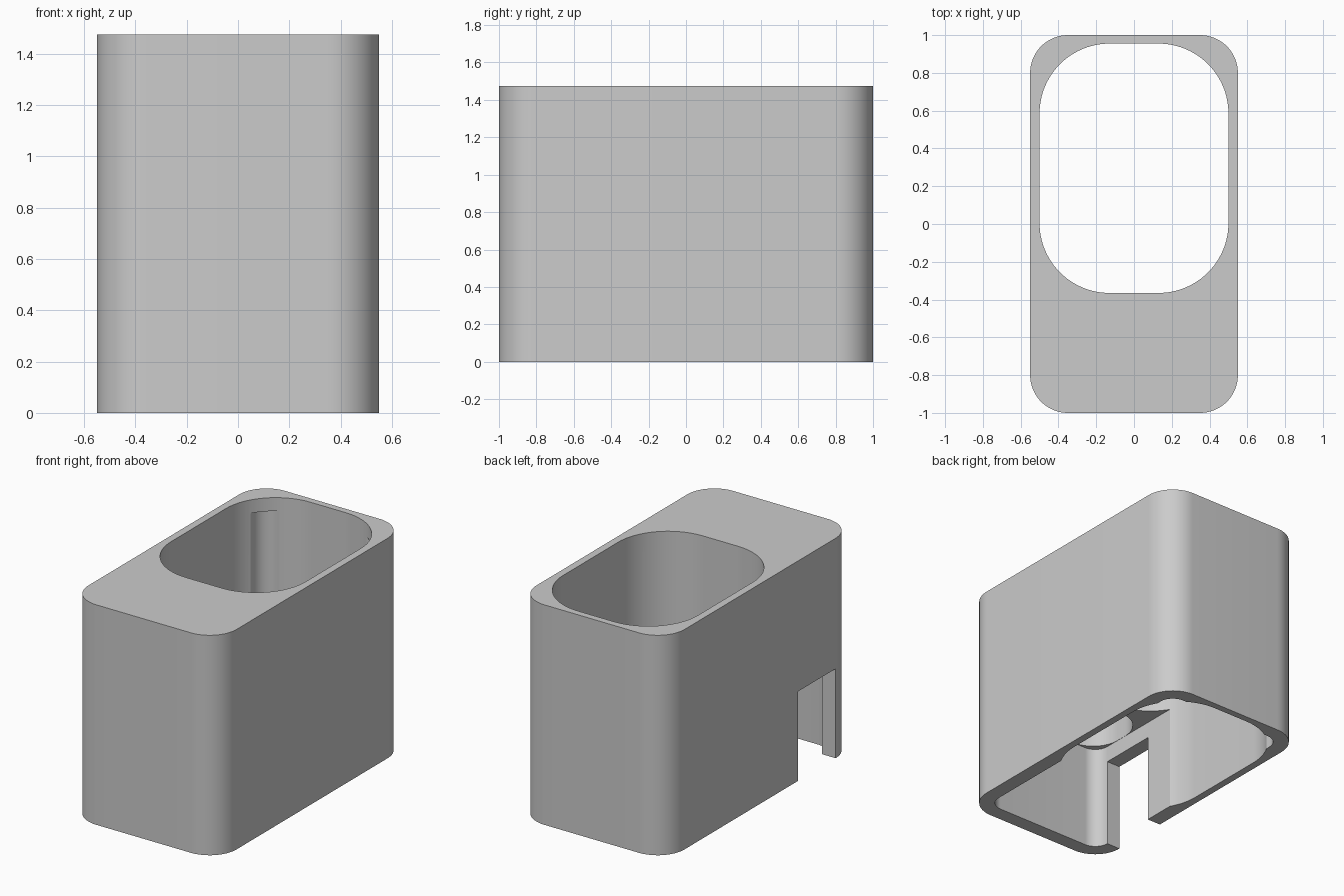
import bpy, bmesh
from math import sin, cos, pi

cube = bpy.data.objects.get("Cube")
if cube:
    bpy.data.objects.remove(cube, do_unlink=True)

grey = bpy.data.materials.new("light_grey")
grey.use_nodes = True
grey.diffuse_color = (0.6, 0.6, 0.6, 1)
grey.node_tree.nodes["Principled BSDF"].inputs["Base Color"].default_value = (0.6, 0.6, 0.6, 1)


def rounded_prism(name, x0, x1, y0, y1, z0, z1, radius=0, steps=16):
    """Upright block whose plan is a rectangle with rounded corners."""
    bm = bmesh.new()
    corners = [(x1, y1, -1, -1), (x0, y1, 1, -1), (x0, y0, 1, 1), (x1, y0, -1, 1)]
    ring = []
    for i, (x, y, sx, sy) in enumerate(corners):
        for k in range(steps + 1 if radius else 1):
            a = (i + k / steps) * pi / 2
            ring.append(bm.verts.new((x + radius * (sx + cos(a)) if radius else x,
                                      y + radius * (sy + sin(a)) if radius else y, z0)))
    base = bm.faces.new(ring)
    top = bmesh.ops.extrude_face_region(bm, geom=[base])
    bmesh.ops.translate(bm, vec=(0, 0, z1 - z0),
                        verts=[v for v in top["geom"] if isinstance(v, bmesh.types.BMVert)])
    bmesh.ops.recalc_face_normals(bm, faces=bm.faces)
    mesh = bpy.data.meshes.new(name)
    bm.to_mesh(mesh)
    bm.free()
    mesh.materials.append(grey)
    obj = bpy.data.objects.new(name, mesh)
    bpy.context.collection.objects.link(obj)
    return obj


# Outer housing
housing = rounded_prism("housing", -0.55, 0.55, -1, 1, 0, 1.475, 0.2)

# Hollows: open underside, front upper pocket, rear corner relief, through hole, side slot
cutters = [
    rounded_prism("underside_cutter", -0.45, 0.45, -0.9, 0.9, -0.1, 0.71, 0.1),
    rounded_prism("front_pocket_cutter", -0.449, 0.449, -0.899, -0.42, 0.6, 1.385, 0.2),
    rounded_prism("rear_relief_cutter", -0.449, 0.449, 0.3, 0.899, 0.6, 1.385, 0.1),
    rounded_prism("through_hole_cutter", -0.5, 0.5, -0.365, 0.955, -0.2, 1.6, 0.37, 24),
    rounded_prism("side_slot_cutter", -0.7, -0.4, -0.8, -0.4, -0.1, 0.6),
]

bpy.ops.object.select_all(action="DESELECT")
bpy.context.view_layer.objects.active = housing
housing.select_set(True)
for cutter in cutters:
    cutter.hide_render = True
    cut = housing.modifiers.new(cutter.name, "BOOLEAN")
    cut.operation = "DIFFERENCE"
    cut.solver = "EXACT"
    cut.object = cutter
    bpy.ops.object.modifier_apply(modifier=cut.name)
    bpy.data.objects.remove(cutter, do_unlink=True)

bpy.ops.object.shade_smooth_by_angle(angle=pi / 6)
